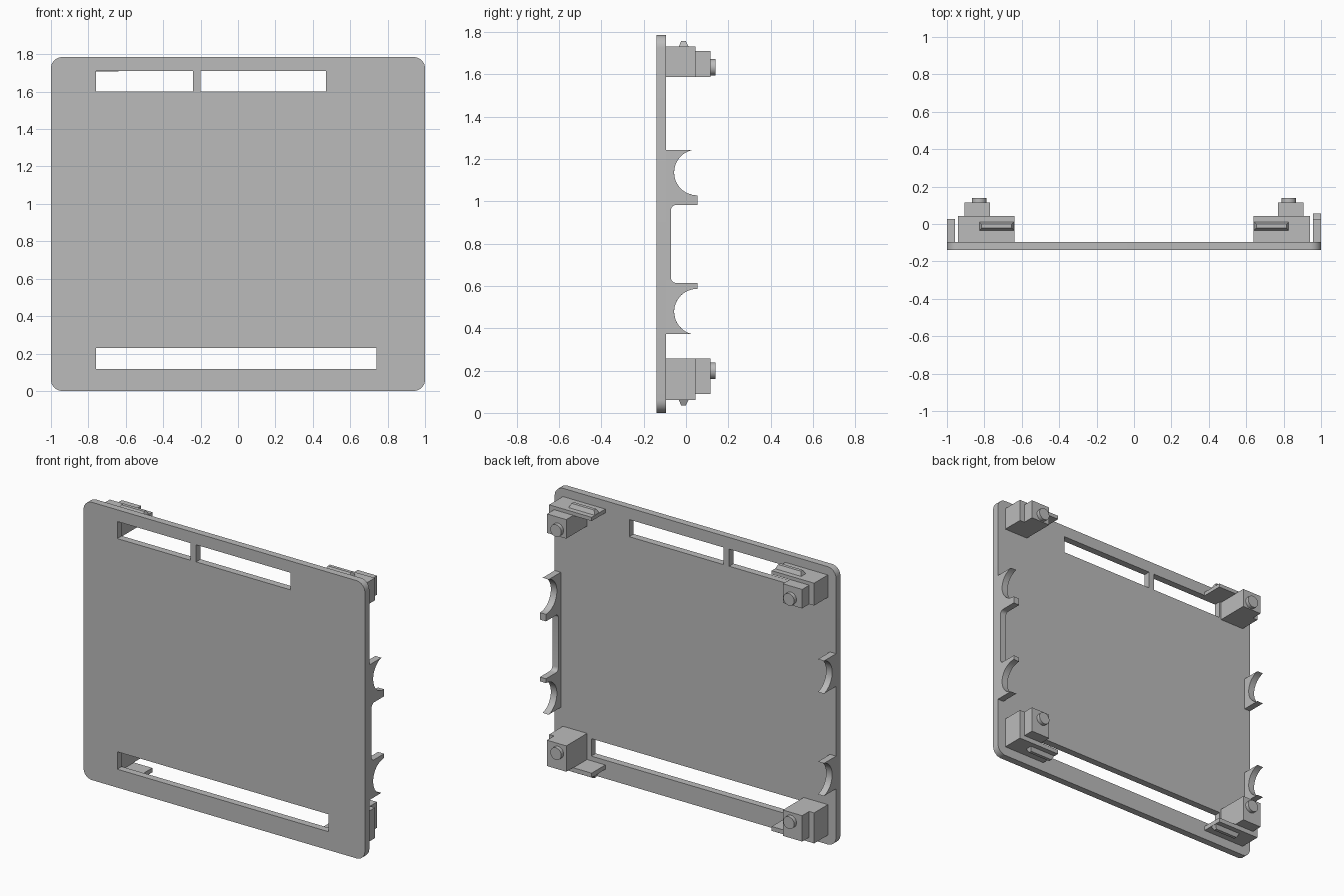
import bpy, bmesh
from math import sin, cos, pi, radians, sqrt

if "Cube" in bpy.data.objects:
    bpy.data.objects.remove(bpy.data.objects["Cube"], do_unlink=True)

grey = bpy.data.materials.new("plain grey")
grey.use_nodes = True
colour = (0.5, 0.5, 0.5, 1)
grey.diffuse_color = colour
grey.node_tree.nodes["Principled BSDF"].inputs["Base Color"].default_value = colour

BACK = -0.095    # rear face of the panel
HEIGHT = 1.785


def finish(name, bm, smooth=False):
    bmesh.ops.recalc_face_normals(bm, faces=bm.faces)
    mesh = bpy.data.meshes.new(name)
    bm.to_mesh(mesh)
    bm.free()
    mesh.materials.append(grey)
    obj = bpy.data.objects.new(name, mesh)
    bpy.context.collection.objects.link(obj)
    if smooth:
        bpy.ops.object.select_all(action='DESELECT')
        obj.select_set(True)
        bpy.context.view_layer.objects.active = obj
        bpy.ops.object.shade_smooth_by_angle(angle=radians(30))
    return obj


def extrude(name, points, direction, smooth=False):
    """Extrude a closed outline of 3D points."""
    bm = bmesh.new()
    face = bm.faces.new([bm.verts.new(p) for p in points])
    new = bmesh.ops.extrude_face_region(bm, geom=[face])["geom"]
    bmesh.ops.translate(bm, vec=direction, verts=[v for v in new if isinstance(v, bmesh.types.BMVert)])
    return finish(name, bm, smooth)


def box(name, x, y, z):
    pts = [(x[0], y[0], z[0]), (x[1], y[0], z[0]), (x[1], y[0], z[1]), (x[0], y[0], z[1])]
    return extrude(name, pts, (0, y[1] - y[0], 0))


def arc(cx, cy, r, start, end, steps=8):
    angles = [radians(start + (end - start) * i / steps) for i in range(steps + 1)]
    return [(cx + r * cos(a), cy + r * sin(a)) for a in angles]


# Rounded panel with three window slots
r = 0.06
outline = (arc(1 - r, HEIGHT - r, r, 0, 90) + arc(r - 1, HEIGHT - r, r, 90, 180)
           + arc(r - 1, r, r, 180, 270) + arc(1 - r, r, r, 270, 360))
panel = extrude("panel", [(x, -0.14, z) for x, z in outline], (0, BACK + 0.14, 0), True)
slots = [("upper_right", -0.76, -0.24, 1.6, 1.71), ("upper_left", -0.2, 0.47, 1.6, 1.71),
         ("lower", -0.76, 0.74, 0.118, 0.23)]
for label, x0, x1, z0, z1 in slots:
    cutter = box(label + "_slot_cutter", (x0, x1), (-0.3, 0.0), (z0, z1))
    cutter.hide_render = True
    mod = panel.modifiers.new(label + "_slot", 'BOOLEAN')
    mod.object = cutter
    mod.solver = 'EXACT'
    bpy.context.view_layer.objects.active = panel
    bpy.ops.object.modifier_apply(modifier=mod.name)
    bpy.data.objects.remove(cutter, do_unlink=True)

# Side cradles: scooped profiles in the (y, z) plane
CY, R = 0.052, 0.108
UPPER, LOWER = 1.136, 0.478
ROOT = BACK - 0.01
TIP = 103        # angle where the scoop runs out to a sharp tip
top_tip = UPPER + R * sin(radians(TIP))
bottom_tip = LOWER - R * sin(radians(TIP))

left_profile = ([(ROOT, top_tip)] + arc(CY, UPPER, R, TIP, 268, 20)
                + [(0.055, UPPER - R), (0.055, 0.983)]
                + arc(-0.046, 0.958, 0.025, 90, 180, 6)
                + arc(-0.046, 0.639, 0.025, 180, 270, 6)
                + [(0.055, 0.614), (0.055, LOWER + R)]
                + arc(CY, LOWER, R, 92, 360 - TIP, 20) + [(ROOT, bottom_tip)])
extrude("left_cradle_rail", [(0.957, y, z) for y, z in left_profile], (0.043, 0, 0), True)

for label, cz in (("upper", UPPER), ("lower", LOWER)):
    half = R * sin(radians(TIP))
    profile = [(ROOT, cz + half)] + arc(CY, cz, R, TIP, 360 - TIP, 20) + [(ROOT, cz - half)]
    extrude("right_" + label + "_cradle", [(-1, y, z) for y, z in profile], (0.043, 0, 0), True)


def corner(label, side, vertical, edge, inner, step, tab_inner, pin_z):
    """Corner post with a snap tab; edge is its outer z, inner its z nearest the middle."""
    def span(a, b):
        return tuple(sorted((side * a, side * b)))

    def level(a, b):
        return tuple(sorted((a, b)))
    box(label + "_post", span(0.77, 0.942), (ROOT, 0.044), level(edge, inner))
    box(label + "_post_step", span(0.77, 0.907), (0.03, 0.116), level(step, inner))
    box(label + "_snap_tab", span(0.64, 0.78), (ROOT, 0.044), level(edge, tab_inner))

    # Round pin
    pin = [(side * 0.828 + px, 0.1, pin_z + pz) for px, pz in arc(0, 0, 0.039, 0, 345, 23)]
    extrude(label + "_pin", pin, (0, 0.04, 0), True)

    # Tapered snap ridge
    bm = bmesh.new()
    rings = []
    for inset, z in ((0, edge), (0.012, edge + vertical * 0.026)):
        xs = (side * (0.642 + inset), side * (0.827 - inset))
        ys = (-0.034 + inset, 0.011 - inset)
        rings.append([bm.verts.new((x, y, z)) for x, y in
                      ((xs[0], ys[0]), (xs[1], ys[0]), (xs[1], ys[1]), (xs[0], ys[1]))])
    for ring in rings:
        bm.faces.new(ring)
    for i in range(4):
        j = (i + 1) % 4
        bm.faces.new((rings[0][i], rings[0][j], rings[1][j], rings[1][i]))
    finish(label + "_snap_ridge", bm)


for name, side in (("left", 1), ("right", -1)):
    corner("upper_" + name, side, 1, 1.732, 1.588, 1.71, 1.708, 1.633)
    corner("lower_" + name, side, -1, 0.06, 0.256, 0.09, 0.088, 0.199)
